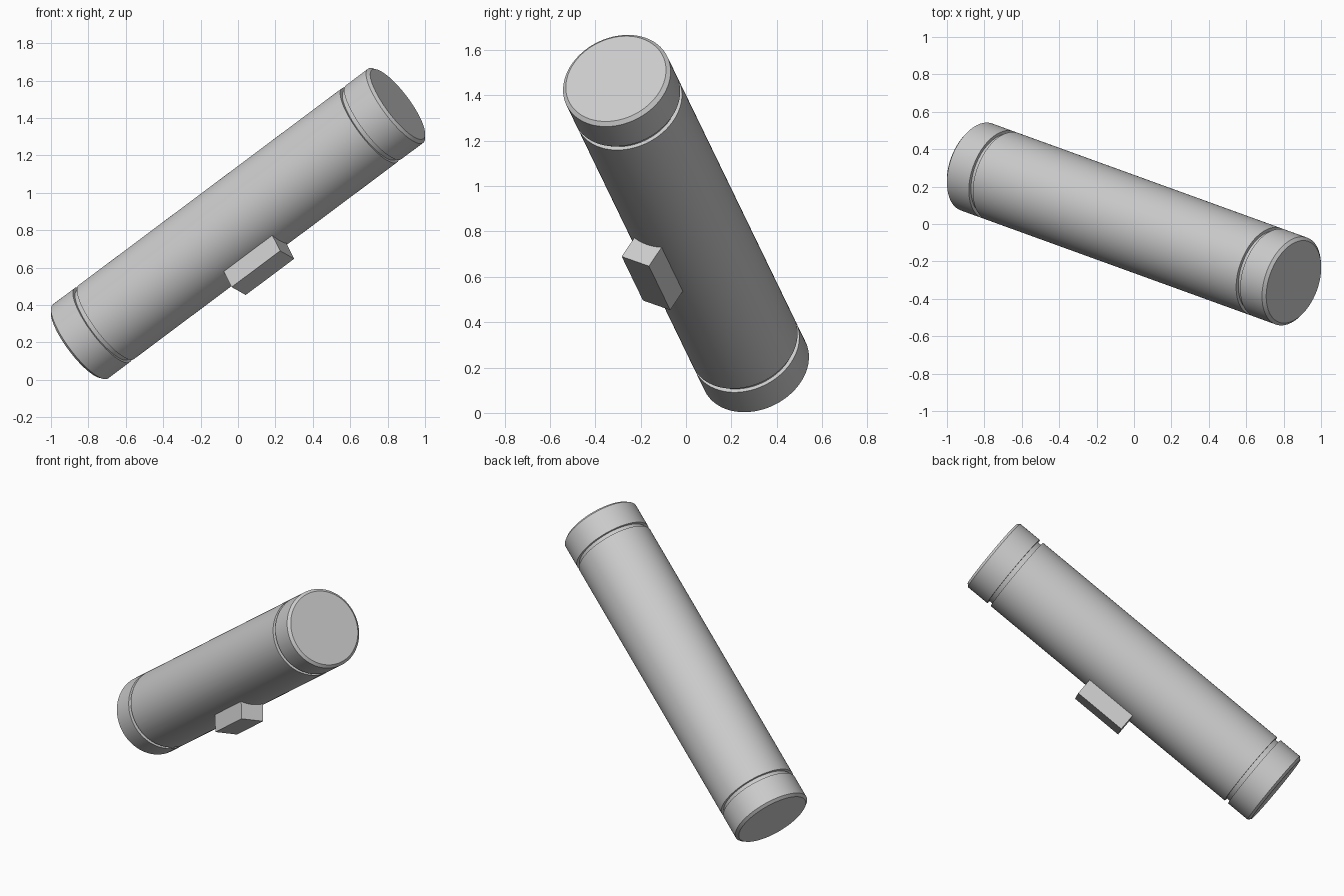
import bpy, bmesh, math
from mathutils import Matrix, Vector

cube = bpy.data.objects.get("Cube")
if cube:
    bpy.data.objects.remove(cube, do_unlink=True)

SEGMENTS = 96
RADIUS = 0.247
CENTRE = Vector((0, 0, 0.835))

# Tilted frame: local Z runs along the tube, local X points out to the block
axis = Vector((0.769, -0.2785, 0.575)).normalized()
out = Vector((0.385, -0.512, -0.766))
out = (out - axis * out.dot(axis)).normalized()
side = axis.cross(out)
frame = Matrix((out, side, axis)).transposed().to_4x4()
frame.translation = CENTRE

grey = bpy.data.materials.new("light grey")
grey.use_nodes = True
grey.diffuse_color = (0.6, 0.6, 0.6, 1)
grey.node_tree.nodes["Principled BSDF"].inputs["Base Color"].default_value = (0.6, 0.6, 0.6, 1)


def finish(name, bm):
    bmesh.ops.recalc_face_normals(bm, faces=bm.faces)
    mesh = bpy.data.meshes.new(name)
    bm.to_mesh(mesh)
    bm.free()
    mesh.materials.append(grey)
    mesh.shade_smooth()
    mesh.set_sharp_from_angle(angle=math.radians(30))
    obj = bpy.data.objects.new(name, mesh)
    obj.matrix_world = frame
    bpy.context.collection.objects.link(obj)
    return obj


def turned(name, profile):
    """Closed solid turned around local Z from (radius, height) points."""
    bm = bmesh.new()
    rings = []
    for radius, height in profile:
        ring = bmesh.ops.create_circle(bm, segments=SEGMENTS, radius=radius,
                                       matrix=Matrix.Translation((0, 0, height)))
        rings.append(ring["verts"])
    for low, high in zip(rings, rings[1:]):
        for i in range(SEGMENTS):
            j = (i + 1) % SEGMENTS
            bm.faces.new((low[i], low[j], high[j], high[i]))
    bm.faces.new(rings[0])
    bm.faces.new(rings[-1])
    return finish(name, bm)


# Main tube
turned("tube_body", [(RADIUS, -0.915), (RADIUS, 0.915)])

# Chamfered end caps, each set off by a narrow groove
for name, s in (("upper", 1), ("lower", -1)):
    turned(name + "_groove_neck", [(RADIUS - 0.018, s * 0.9), (RADIUS - 0.018, s * 0.96)])
    turned(name + "_end_cap", [(RADIUS, s * 0.943), (RADIUS, s * 1.095), (0.23, s * 1.11)])

# Mounting block under the middle of the tube
block = bmesh.new()
bmesh.ops.create_cube(block, size=1, matrix=Matrix.Translation((0.272, 0, 0))
                      @ Matrix.Diagonal((0.144, 0.148, 0.337, 1)))
finish("mounting_block", block)
